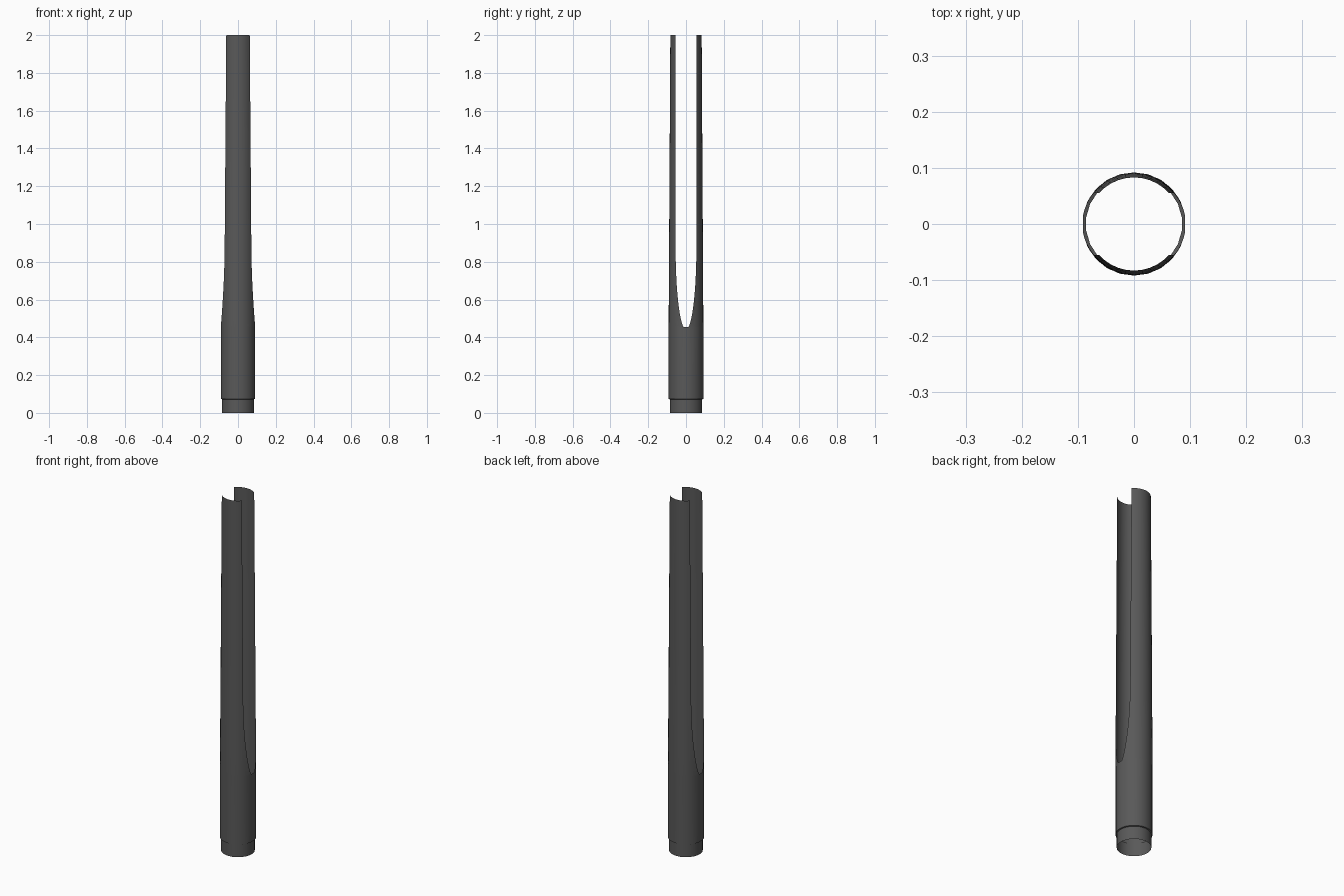
import bpy, bmesh, math

if "Cube" in bpy.data.objects:
    bpy.data.objects.remove(bpy.data.objects["Cube"])

SIDES = 22                 # facets around the tube
HALF = SIDES // 2 - 1      # facets along each prong
STEP = 2 * math.pi / SIDES
SLOT_Z, SLOT_FULL, TOP = 0.455, 0.87, 2.0

bm = bmesh.new()


def radius(z):
    """Outer radius, tapering gently above the slot root."""
    return 0.092 - 0.009 * max(0, z - SLOT_Z) / (TOP - SLOT_Z)


def arc(r, z, start, end, count):
    return [bm.verts.new((r * math.cos(start + (end - start) * i / count),
                          r * math.sin(start + (end - start) * i / count), z))
            for i in range(count + 1)]


def bridge(low, high):
    for i in range(len(low) - 1):
        bm.faces.new((low[i], low[i + 1], high[i + 1], high[i]))


# Lower tube: narrow spigot, small shoulder, full-width body
first = STEP / 2
previous = None
for r, z in ((0.086, 0), (0.086, 0.072), (0.092, 0.074), (0.092, SLOT_Z)):
    ring = arc(r, z, first, first + STEP * (SIDES - 1), SIDES - 1)
    ring.append(ring[0])
    if previous:
        bridge(previous, ring)
    previous = ring

# Two prongs left by the rounded slot that opens to both sides
levels = [SLOT_FULL - (SLOT_FULL - SLOT_Z) * math.cos(math.pi / 2 * k / 10)
          for k in range(1, 11)] + [1.4, TOP]
for side in (0, 1):
    turn = side * math.pi
    begin = side * SIDES // 2
    low = previous[begin:begin + HALF + 1]
    for z in levels:
        t = max(0, (SLOT_FULL - z) / 0.43)
        a = math.asin(0.055 * math.sqrt(1 - t * t) / radius(z))
        high = arc(radius(z), z, turn + a, turn + math.pi - a, HALF)
        bridge(low, high)
        low = high

mesh = bpy.data.meshes.new("slotted_tube")
bm.to_mesh(mesh)
bm.free()
tube = bpy.data.objects.new("slotted_tube", mesh)
bpy.context.collection.objects.link(tube)
bpy.context.view_layer.objects.active = tube
tube.select_set(True)
bpy.ops.object.shade_smooth_by_angle(angle=math.radians(30))

# Dark grey finish
mat = bpy.data.materials.new("dark_grey")
mat.diffuse_color = (0.1, 0.1, 0.1, 1)
mat.use_nodes = True
mat.node_tree.nodes["Principled BSDF"].inputs["Base Color"].default_value = mat.diffuse_color
mesh.materials.append(mat)
